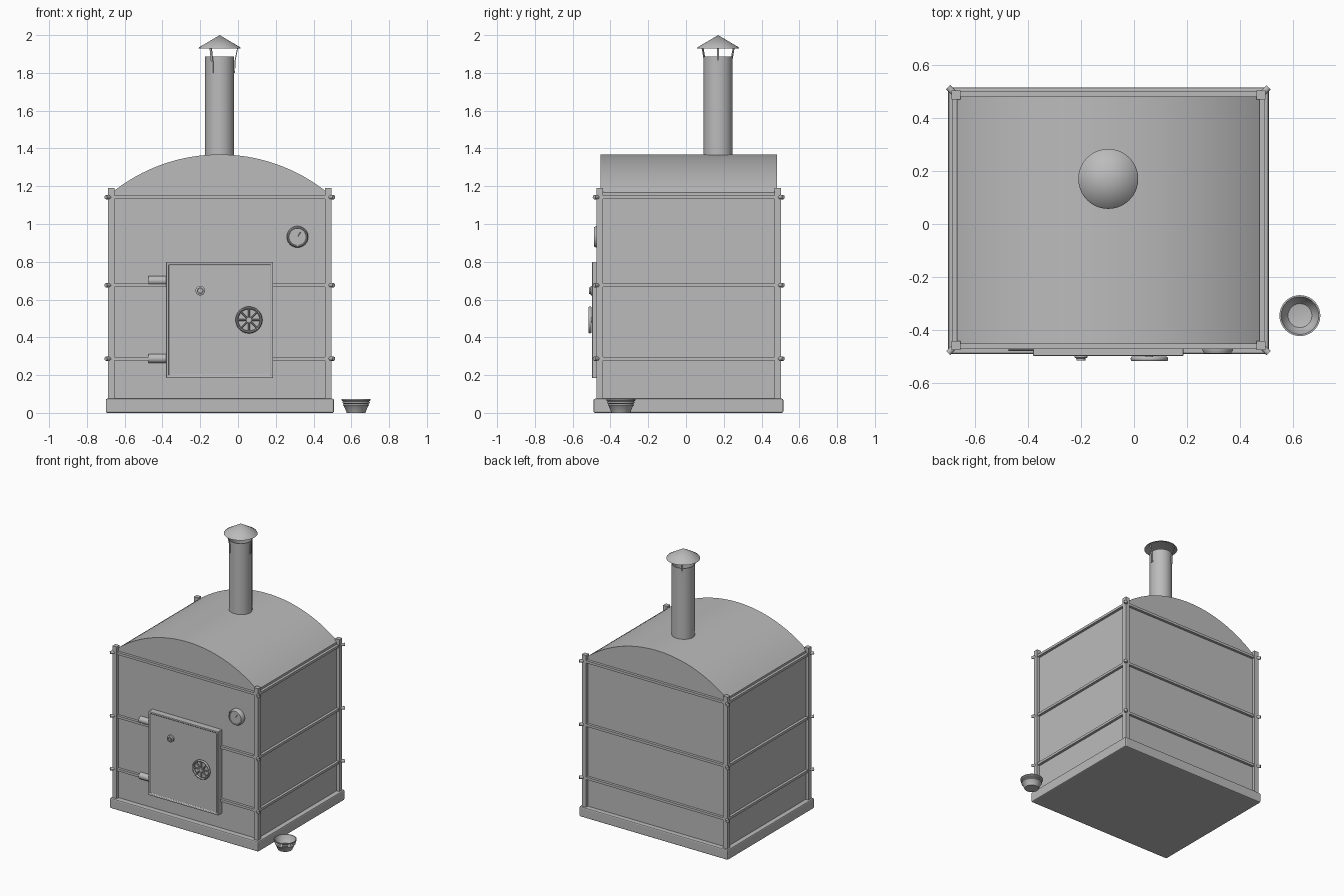
import bpy, bmesh, math
from mathutils import Vector, Matrix

if "Cube" in bpy.data.objects:
    bpy.data.objects.remove(bpy.data.objects["Cube"])

grey = bpy.data.materials.new("plain_grey")
grey.diffuse_color = (0.5, 0.5, 0.5, 1)
grey.use_nodes = True
grey.node_tree.nodes["Principled BSDF"].inputs["Base Color"].default_value = grey.diffuse_color


def finish(name, bm, bevel=0, smooth=False):
    bmesh.ops.recalc_face_normals(bm, faces=bm.faces)
    me = bpy.data.meshes.new(name)
    bm.to_mesh(me)
    bm.free()
    me.materials.append(grey)
    ob = bpy.data.objects.new(name, me)
    bpy.context.collection.objects.link(ob)
    if bevel:
        m = ob.modifiers.new("bevel", 'BEVEL')
        m.width, m.segments = bevel, 2
    if smooth:
        bpy.ops.object.select_all(action='DESELECT')
        ob.select_set(True)
        bpy.context.view_layer.objects.active = ob
        bpy.ops.object.shade_smooth_by_angle(angle=math.radians(35))
    return ob


def box(name, lo, hi, bevel=0):
    lo, hi = Vector(lo), Vector(hi)
    bm = bmesh.new()
    bmesh.ops.create_cube(bm, size=1, matrix=Matrix.Translation((lo + hi) / 2)
                          @ Matrix.Diagonal((*(hi - lo), 1)))
    return finish(name, bm, bevel)


def rod(name, a, b, r, n=16):
    a, b = Vector(a), Vector(b)
    rot = (b - a).to_track_quat('Z', 'Y').to_matrix().to_4x4()
    bm = bmesh.new()
    bmesh.ops.create_cone(bm, cap_ends=True, segments=n, radius1=r, radius2=r,
                          depth=(b - a).length,
                          matrix=Matrix.Translation((a + b) / 2) @ rot)
    return finish(name, bm, smooth=True)


def lathe(name, profile, at, axis=(0, 0, 1), n=40, closed=False):
    """Spin (radius, height) points around an axis placed at a point."""
    bm = bmesh.new()
    vs = [bm.verts.new((r, 0, h)) for r, h in profile]
    es = [bm.edges.new(p) for p in zip(vs, vs[1:])]
    if closed:
        es.append(bm.edges.new((vs[-1], vs[0])))
    bmesh.ops.spin(bm, geom=vs + es, axis=(0, 0, 1), cent=(0, 0, 0),
                   angle=math.tau, steps=n, use_merge=True)
    bmesh.ops.remove_doubles(bm, verts=bm.verts, dist=1e-5)
    rot = Vector(axis).to_track_quat('Z', 'Y').to_matrix().to_4x4()
    bm.transform(Matrix.Translation(at) @ rot)
    return finish(name, bm, smooth=True)


# Body: plinth and wall block
X0, X1, Y0, Y1 = -0.688, 0.495, -0.474, 0.503
WX0, WX1, WY0, WY1 = -0.666, 0.473, -0.452, 0.481
CX, WALL_TOP = -0.097, 1.167
box("base_slab", (-0.70, -0.49, 0), (0.508, 0.515, 0.075), 0.008)
box("oven_walls", (WX0, WY0, 0.07), (WX1, WY1, WALL_TOP))

# Corner posts with diagonal bolts
P = 0.034
LEVELS = (0.287, 0.676, 1.142)
for x, sx in ((X0, -1), (X1, 1)):
    for y, sy in ((Y0, -1), (Y1, 1)):
        box("corner_post", (min(x, x - sx * P), min(y, y - sy * P), 0.07),
            (max(x, x - sx * P), max(y, y - sy * P), 1.19))
        for z in LEVELS:
            d = Vector((sx, sy, 0)) * 0.012
            c = Vector((x, y, z))
            rod("corner_bolt", c - d, c + d, 0.011, 12)

# Horizontal rails on all four sides
for z in LEVELS:
    for y0, y1 in ((Y0 + 0.003, WY0 + 0.01), (WY1 - 0.01, Y1 - 0.003)):
        box("wall_rail", (X0 + P, y0, z - 0.009), (X1 - P, y1, z + 0.009))
    for x0, x1 in ((X0 + 0.003, WX0 + 0.01), (WX1 - 0.01, X1 - 0.003)):
        box("wall_rail", (x0, Y0 + P, z - 0.009), (x1, Y1 - P, z + 0.009))

# Vaulted roof: circular arc extruded front to back
half, rise = (WX1 - WX0) / 2, 1.368 - WALL_TOP
R = (half ** 2 + rise ** 2) / (2 * rise)
top_angle = math.asin(half / R)
bm = bmesh.new()
arc = [top_angle * (i / 20 - 1) for i in range(41)]
face = bm.faces.new([bm.verts.new((CX + R * math.sin(a), WY0,
                                   1.368 - R + R * math.cos(a))) for a in arc])
out = bmesh.ops.extrude_face_region(bm, geom=[face])["geom"]
bmesh.ops.translate(bm, vec=(0, WY1 - WY0, 0),
                    verts=[v for v in out if isinstance(v, bmesh.types.BMVert)])
finish("vaulted_roof", bm, smooth=True)

# Chimney pipe, bracket legs and hollow conical cap
CH = Vector((CX, 0.17, 0))
lathe("chimney_pipe", [(0.077, 1.30), (0.077, 1.888), (0.071, 1.888), (0.071, 1.37), (0, 1.37)], CH)
lathe("chimney_cap", [(0, 2.0), (0.108, 1.936), (0.113, 1.928), (0.108, 1.928), (0, 1.985)], CH)
for k in range(3):
    bm = bmesh.new()
    rings = []
    for r, z in ((0.077, 1.80), (0.078, 1.86), (0.094, 1.94)):
        rings.append([bm.verts.new((r + dr, dy, z)) for dr, dy in
                      ((0, -0.006), (0.005, -0.006), (0.005, 0.006), (0, 0.006))])
    for a, b in zip(rings, rings[1:]):
        for i in range(4):
            bm.faces.new((a[i], a[(i + 1) % 4], b[(i + 1) % 4], b[i]))
    bm.faces.new(rings[0])
    bm.faces.new(rings[-1])
    bm.transform(Matrix.Translation(CH) @ Matrix.Rotation(k * math.tau / 3, 4, 'Z'))
    finish("cap_bracket", bm)

# Door: chamfered slab with a recessed panel
bm = bmesh.new()
bmesh.ops.create_cube(bm, size=1, matrix=Matrix.Translation((-0.097, -0.472, 0.492))
                      @ Matrix.Diagonal((0.566, 0.05, 0.615, 1)))
front = min(bm.faces, key=lambda f: f.calc_center_median().y)
bmesh.ops.inset_region(bm, faces=[front], thickness=0.016)
bmesh.ops.inset_region(bm, faces=[front], thickness=0.006, depth=-0.007)
finish("oven_door", bm, 0.003)

# Hinges
for z in (0.70, 0.288):
    rod("door_hinge", (-0.473, -0.455, z), (-0.37, -0.455, z), 0.024, 20)

# Peephole knob on the door
OUT = (0, -1, 0)
lathe("peephole", [(0.025, 0), (0.025, 0.015), (0.017, 0.018), (0.017, 0.026),
                   (0.011, 0.026), (0.011, 0.018), (0, 0.018)], (-0.20, -0.488, 0.647), OUT, 24)

# Spoked draught wheel
W = Vector((0.058, -0.508, 0.492))
lathe("wheel_rim", [(0.064 + 0.007 * math.cos(t), 0.009 * math.sin(t)) for t in
                    [i * math.tau / 10 for i in range(10)]], W, OUT, 40, True)
rod("wheel_hub", W + Vector((0, 0.025, 0)), W + Vector((0, -0.008, 0)), 0.014)
for k in range(8):
    a = k * math.tau / 8
    rod("wheel_spoke", W, W + 0.064 * Vector((math.cos(a), 0, math.sin(a))), 0.005, 8)

# Temperature gauge
G = Vector((0.315, WY0, 0.932))
lathe("gauge_body", [(0.057, 0), (0.057, 0.024), (0.051, 0.035), (0.047, 0.035),
                     (0.045, 0.029), (0, 0.029)], G, OUT)
rod("gauge_needle", G + Vector((0, -0.03, 0)), G + Vector((0.018, -0.03, 0.028)), 0.002, 6)

# Small ribbed bowl on the ground
lathe("bowl", [(0, 0), (0.049, 0), (0.064, 0.036), (0.069, 0.040), (0.066, 0.048),
               (0.073, 0.053), (0.069, 0.060), (0.077, 0.066), (0.077, 0.073),
               (0.071, 0.073), (0.062, 0.045), (0.045, 0.022), (0, 0.014)],
      (0.625, -0.345, 0))
